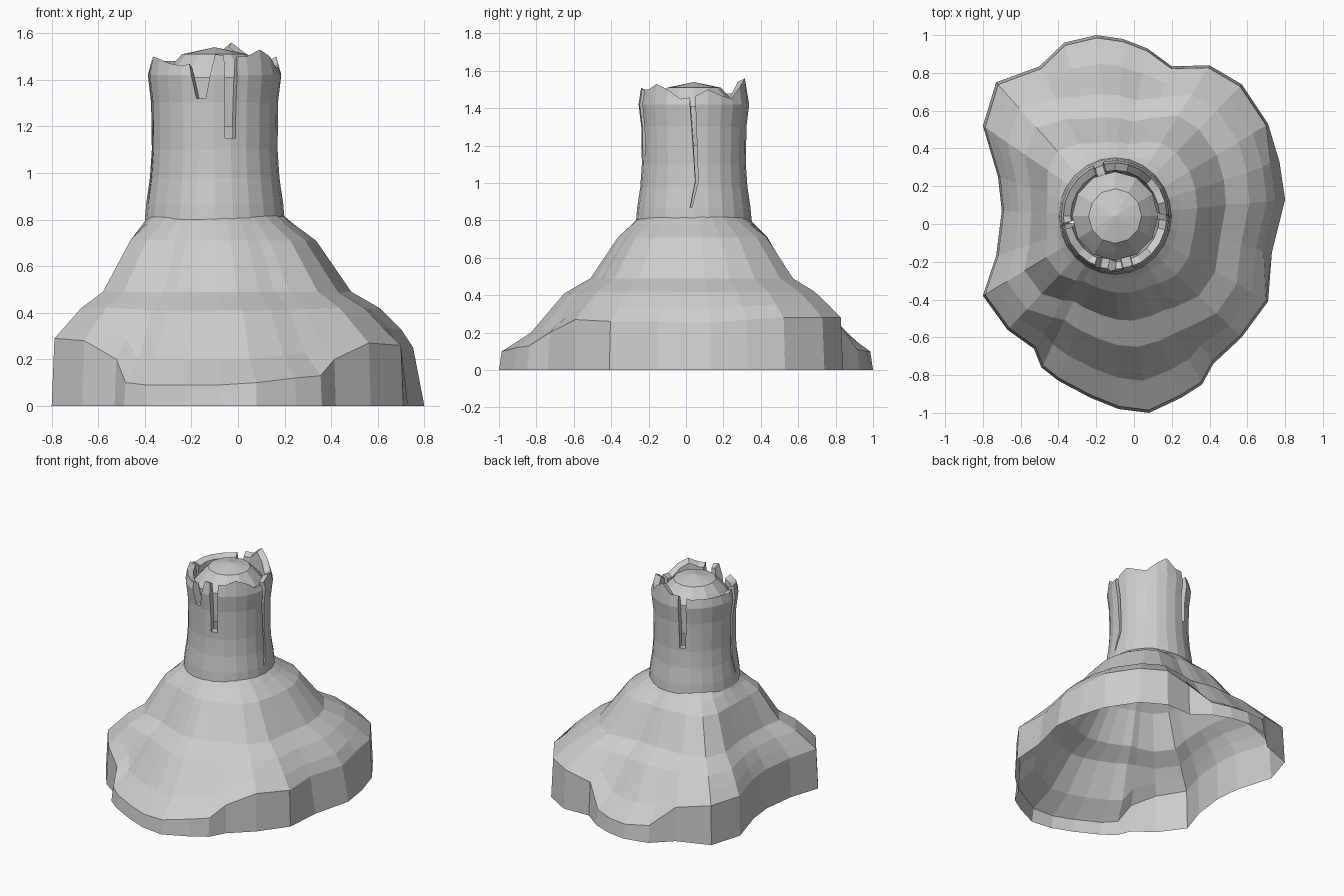
import bpy, bmesh
from math import sin, cos, pi, radians
from mathutils import Vector, Matrix

cube = bpy.data.objects.get("Cube")
if cube:
    bpy.data.objects.remove(cube)

mat = bpy.data.materials.new("plain grey")
mat.use_nodes = True
GREY = (0.6, 0.6, 0.6, 1)
mat.diffuse_color = GREY
mat.node_tree.nodes["Principled BSDF"].inputs["Base Color"].default_value = GREY

CENTRE = Vector((-0.1, 0.042, 0))


def make(name, bm):
    bmesh.ops.recalc_face_normals(bm, faces=bm.faces)
    mesh = bpy.data.meshes.new(name)
    bm.to_mesh(mesh)
    bm.free()
    mesh.materials.append(mat)
    ob = bpy.data.objects.new(name, mesh)
    bpy.context.collection.objects.link(ob)
    return ob


def loft(bm, rings, closed=False):
    """Bridge successive rings of points with quads."""
    loops = [[bm.verts.new(p) for p in ring] for ring in rings]
    pairs = list(zip(loops, loops[1:]))
    if closed:
        pairs.append((loops[-1], loops[0]))
    for a, b in pairs:
        for i in range(len(a)):
            j = (i + 1) % len(a)
            bm.faces.new((a[i], a[j], b[j], b[i]))
    return loops


def polar(r, angle, z):
    """Point on the slightly oval trunk."""
    return CENTRE + Vector((r * cos(angle), 1.03 * r * sin(angle), z))


# Root mound: wavy outline (x, y, rim height), drawn inwards and upwards
outline = [
    (-.2, 1, .1), (-.06, .98, .1), (.07, .93, .11), (.2, .835, .24),
    (.4, .84, .28), (.57, .74, .28), (.71, .53, .28), (.77, .33, .27),
    (.8, .13, .25), (.73, -.15, .26), (.71, -.41, .26), (.57, -.6, .27),
    (.42, -.74, .2), (.36, -.85, .13), (.25, -.92, .12), (.08, -1, .1),
    (-.08, -.98, .09), (-.23, -.92, .09), (-.4, -.83, .09), (-.49, -.76, .1),
    (-.53, -.66, .2), (-.67, -.56, .28), (-.8, -.38, .29), (-.73, -.17, .28),
    (-.7, .07, .28), (-.72, .25, .28), (-.8, .52, .28), (-.73, .75, .28),
    (-.5, .835, .24), (-.37, .96, .12)]
# Each step: spread and height on a high rim, then on a low toe
steps = [(.86, .35, .78, .2), (.73, .42, .55, .41), (.53, .49, .37, .49),
         (.28, .71, .18, .71), (.12, .78, .08, .78), (0, .84, 0, .84)]


def mound_ring(spread_hi, z_hi, spread_lo, z_lo):
    ring = []
    for x, y, rim in outline:
        low = min(1, max(0, (.28 - rim) / .18))
        edge = Vector((x, y, 0))
        inner = CENTRE + (edge - CENTRE).normalized() * .27
        p = inner.lerp(edge, spread_hi + (spread_lo - spread_hi) * low)
        p.z = z_hi + (z_lo - z_hi) * low
        ring.append(p)
    return ring


bm = bmesh.new()
base = [Vector((x, y, 0)) for x, y, z in outline]
# The wall leans inwards on the +x side
rim_ring = [Vector((x * (.94 if x > .72 else .985), y * .985, z)) for x, y, z in outline]
loft(bm, [base, rim_ring] + [mound_ring(*s) for s in steps])
make("root_mound", bm)

# Bark sleeve: flared trunk shell with a broken, jagged top
rim_heights = [1.46, 1.5, 1.47, 1.45, 1.51, 1.56, 1.5, 1.5,
               1.48, 1.48, 1.48, 1.48, 1.47, 1.5, 1.49, 1.47,
               1.46, 1.48, 1.51, 1.5, 1.5, 1.53, 1.5, 1.45]
N = len(rim_heights)
angles = [2 * pi * i / N for i in range(N)]
profile = [(.3, .8), (.294, .87), (.278, .98), (.27, 1.1),
           (.273, 1.3), (.287, 1.42)]
rings = [[polar(r, a, z) for a in angles] for r, z in profile]
rings.append([polar(.274, a, z) for a, z in zip(angles, rim_heights)])
rings.append([polar(.235, a, z - .02) for a, z in zip(angles, rim_heights)])
rings.append([polar(.215, a, 1.2) for a in angles])
rings.append([polar(.26, a, .8) for a in angles])
bm = bmesh.new()
loft(bm, rings, closed=True)
bark = make("bark_sleeve", bm)


# Cracks: tapering wedges cut through the bark from the top edge
def crack(angle, bottom, top_width, bottom_width, kink=0):
    bm = bmesh.new()
    top = 1.6
    mid_width = bottom_width + (top_width - bottom_width) * .14 / (top - bottom)
    rows = [(bottom, bottom_width, 0), (bottom + .14, mid_width, kink),
            (top, top_width, 0)]
    turn = Matrix.Rotation(radians(angle), 3, 'Z')
    loops = []
    for z, w, shift in rows:
        corners = [(.14, -w / 2), (.45, -w / 2), (.45, w / 2), (.14, w / 2)]
        loops.append([CENTRE + turn @ Vector((x, y + shift, 0)) + Vector((0, 0, z))
                      for x, y in corners])
    ends = loft(bm, loops)
    bm.faces.new(ends[0])
    bm.faces.new(ends[-1])
    cutter = make("crack_cutter", bm)
    cutter.hide_render = True
    mod = bark.modifiers.new("crack", 'BOOLEAN')
    mod.operation = 'DIFFERENCE'
    mod.solver = 'EXACT'
    mod.object = cutter
    bpy.context.view_layer.objects.active = bark
    bpy.ops.object.modifier_apply(modifier=mod.name)
    bpy.data.objects.remove(cutter)


crack(284, 1.15, .06, .045)
crack(258, 1.32, .16, .04)
crack(108, 1.12, .06, .04)
crack(357, .87, .035, .01, .03)
crack(192, .87, .035, .01, -.02)

# Heartwood core: shallow dome that fills the sleeve
bm = bmesh.new()
core = [(.222, 1.2), (.228, 1.41), (.195, 1.45), (.14, 1.51)]
sides = [2 * pi * i / 12 for i in range(12)]
loops = loft(bm, [[polar(r, a, z) for a in sides] for r, z in core])
tip = bm.verts.new(polar(0, 0, 1.54))
for i in range(12):
    bm.faces.new((loops[-1][i], loops[-1][(i + 1) % 12], tip))
make("heartwood_core", bm)
